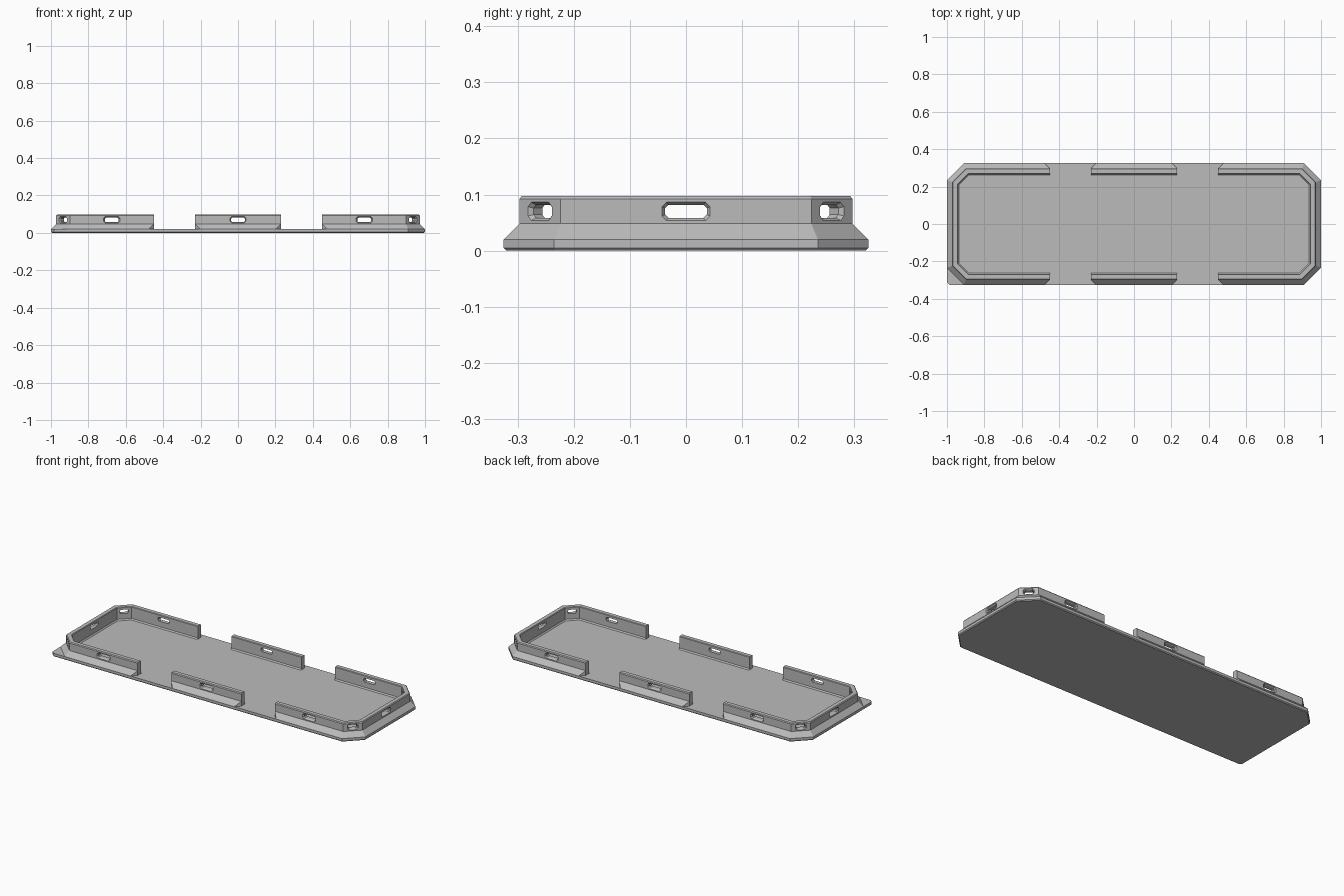
import bpy, bmesh, math
from mathutils import Vector, Matrix

if "Cube" in bpy.data.objects:
    bpy.data.objects.remove(bpy.data.objects["Cube"], do_unlink=True)

HX, HY, CUT = 1.0, 0.325, 0.09      # half length, half width, corner cut
WALL = 0.028                        # inset of the wall's outer face
FLOOR = 0.02

grey = bpy.data.materials.new("plain grey")
grey.use_nodes = True
grey.diffuse_color = (0.5, 0.5, 0.5, 1)
grey.node_tree.nodes["Principled BSDF"].inputs["Base Color"].default_value = (0.5, 0.5, 0.5, 1)


def octagon(inset, z, square_cut=None):
    """Rectangle with cut corners; the front right-hand corner may have its own cut."""
    x, y = HX - inset, HY - inset
    pts = []
    for sx, sy in ((1, 1), (-1, 1), (-1, -1), (1, -1)):
        c = CUT if square_cut is None or (sx, sy) != (-1, -1) else square_cut
        c -= inset * (2 - math.sqrt(2))
        pair = [Vector((sx * x, sy * (y - c), z)), Vector((sx * (x - c), sy * y, z))]
        pts += pair if sx * sy > 0 else pair[::-1]
    return pts


def loft(bm, rings, closed=False):
    """Skin a list of rings, capped at both ends or joined end to end."""
    rows = [[bm.verts.new(p) for p in r] for r in rings]
    n = len(rows[0])
    pairs = list(zip(rows, rows[1:]))
    if closed:
        pairs.append((rows[-1], rows[0]))
    else:
        bm.faces.new(rows[0][::-1])
        bm.faces.new(rows[-1])
    for a, b in pairs:
        for i in range(n):
            j = (i + 1) % n
            bm.faces.new((a[i], a[j], b[j], b[i]))


def make(name, bm):
    bmesh.ops.recalc_face_normals(bm, faces=bm.faces)
    mesh = bpy.data.meshes.new(name)
    bm.to_mesh(mesh)
    bm.free()
    mesh.materials.append(grey)
    ob = bpy.data.objects.new(name, mesh)
    bpy.context.collection.objects.link(ob)
    return ob


# Base plate, with one nearly square corner
bm = bmesh.new()
loft(bm, [octagon(d, z, 0.015) for d, z in ((0.005, 0), (0, 0.005), (0, FLOOR))])
make("base_plate", bm)

# Rim: sloping skirt and upright wall swept round the plate
bm = bmesh.new()
profile = ((0, FLOOR), (WALL, 0.048), (WALL, 0.092), (0.032, 0.097),
           (0.055, 0.097), (0.058, 0.094), (0.058, 0.027), (0.064, FLOOR))
loft(bm, [octagon(d, z) for d, z in profile], closed=True)
rim = make("rim_wall", bm)

# Cutters for the gaps and the countersunk slots
bm = bmesh.new()


def gap(cx, side):
    plan = ((-0.11, 0.24), (0.11, 0.24), (0.11, HY - WALL),
            (0.155, HY + 0.017), (-0.155, HY + 0.017), (-0.11, HY - WALL))
    loft(bm, [[Vector((cx + x, side * y, z)) for x, y in plan] for z in (0.01, 0.12)])


def slot(x, y, angle, half):
    place = Matrix.Translation((x, y, 0.07)) @ Matrix.Rotation(angle, 4, 'Z')
    rings = []
    for depth, grow in ((0.008, 0.012), (-0.008, 0), (-0.06, 0)):
        w, h = half - 0.006 + grow, 0.0115 + grow * 0.8
        c = h * 0.5
        quarter = [(w, h - c), (w - c, h)]
        ring = quarter + [(-a, b) for a, b in quarter[::-1]]
        ring += [(-a, -b) for a, b in ring]
        rings.append([place @ Vector((depth, a, b)) for a, b in ring])
    loft(bm, rings)


for side in (-1, 1):
    for cx in (-0.34, 0.34):
        gap(cx, side)
    for x in (-0.675, 0, 0.675):
        slot(x, side * (HY - WALL), side * math.pi / 2, 0.043)
    slot(side * (HX - WALL), 0, 0 if side > 0 else math.pi, 0.043)
    for sx in (-1, 1):
        corner = octagon(WALL, 0)
        mid = (corner[0] + corner[1]) / 2
        slot(sx * mid.x, side * mid.y, math.atan2(side, sx), 0.03)

cutter = make("opening_cutter", bm)
cutter.hide_render = True

cut = rim.modifiers.new("openings", 'BOOLEAN')
cut.operation = 'DIFFERENCE'
cut.solver = 'EXACT'
cut.object = cutter
bpy.context.view_layer.objects.active = rim
rim.select_set(True)
bpy.ops.object.modifier_apply(modifier=cut.name)
bpy.data.objects.remove(cutter, do_unlink=True)
